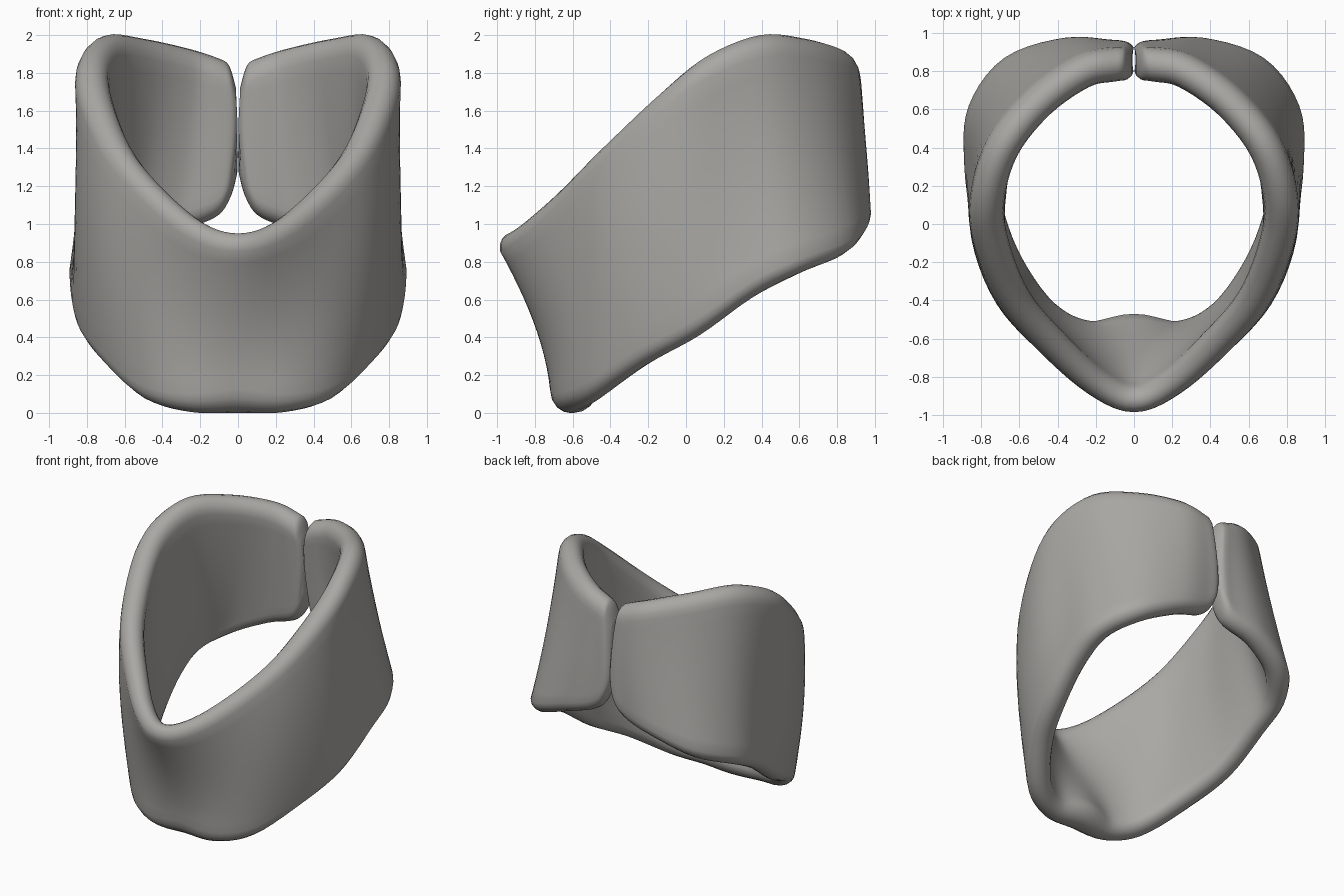
import bpy, bmesh, math
from mathutils import Vector

if "Cube" in bpy.data.objects:
    bpy.data.objects.remove(bpy.data.objects["Cube"])

# Half-band stations, front to back: top crest, middle (x, y), bottom edge, top/bottom thickness
S = [
    ((0.00, -0.91, 0.95), (0.00, -0.73), (0.00, -0.595, 0.00), 0.15, 0.25),
    ((0.20, -0.825, 1.01), (0.25, -0.675), (0.25, -0.60, 0.005), 0.15, 0.19),
    ((0.42, -0.63, 1.19), (0.47, -0.55), (0.47, -0.48, 0.07), 0.16, 0.17),
    ((0.62, -0.40, 1.43), (0.66, -0.34), (0.66, -0.22, 0.25), 0.17, 0.17),
    ((0.74, -0.12, 1.70), (0.765, -0.05), (0.77, 0.07, 0.41), 0.18, 0.17),
    ((0.77, 0.12, 1.89), (0.76, 0.22), (0.805, 0.35, 0.61), 0.18, 0.17),
    ((0.69, 0.40, 2.00), (0.715, 0.50), (0.785, 0.59, 0.735), 0.18, 0.17),
    ((0.50, 0.64, 1.98), (0.54, 0.73), (0.63, 0.80, 0.83), 0.18, 0.17),
    ((0.27, 0.80, 1.93), (0.29, 0.85), (0.355, 0.89, 0.95), 0.18, 0.17),
    ((0.11, 0.835, 1.88), (0.10, 0.86), (0.13, 0.88, 1.03), 0.18, 0.17),
    ((0.045, 0.835, 1.84), (0.03, 0.86), (0.05, 0.875, 1.12), 0.165, 0.16),
    ((0.010, 0.835, 1.72), (0.004, 0.86), (0.010, 0.87, 1.25), 0.11, 0.11),
]
TOP, BOTTOM = 0.62, 0.5      # height of the rounded edges relative to thickness


def flat(s):
    t, m, b, tt, tb = s
    return [*t, *m, *b, tt, tb]


half = [flat(s) for s in S]
mirror = [[-v if i in (0, 3, 5) else v for i, v in enumerate(r)] for r in half[:0:-1]]
rows = mirror + half


def catmull(a, b, c, d, u):
    return [0.5 * (2*q + (r - p)*u + (2*p - 5*q + 4*r - s)*u*u + (3*q - p - 3*r + s)*u**3)
            for p, q, r, s in zip(a, b, c, d)]


# Smoothly resample the stations along the band
STEPS = 5
path = []
for i in range(len(rows) - 1):
    a, d = rows[max(i - 1, 0)], rows[min(i + 2, len(rows) - 1)]
    path += [catmull(a, rows[i], rows[i + 1], d, k / STEPS) for k in range(STEPS)]
path.append(rows[-1])


def spine(r, s):
    """Point on the centre line of a section, s = 0 top to 1 bottom."""
    z0, z1 = r[2] - r[8] * TOP, r[7] + r[9] * BOTTOM
    w = ((1 - s) * (1 - 2*s), 4 * s * (1 - s), s * (2*s - 1))
    return Vector((r[0]*w[0] + r[3]*w[1] + r[5]*w[2],
                   r[1]*w[0] + r[4]*w[1] + r[6]*w[2], z0 + (z1 - z0) * s))


def thick(r, s):
    # the extra thickness at the front stays close to the bottom edge
    return r[8] + (r[9] - r[8]) * s ** 3


def section(i):
    r, p, n = path[i], path[max(i - 1, 0)], path[min(i + 1, len(path) - 1)]

    def out(s):
        d = spine(n, s) - spine(p, s)
        return Vector((d.y, -d.x, 0)).normalized()

    N, C = 12, 8
    pts = [spine(r, k/N) + out(k/N) * thick(r, k/N) / 2 for k in range(N + 1)]
    for k in range(1, C):                      # rounded bottom edge
        a = math.pi * k / C
        pts.append(spine(r, 1) + out(1) * math.cos(a) * r[9] / 2
                   - Vector((0, 0, math.sin(a) * r[9] * BOTTOM)))
    pts += [spine(r, k/N) - out(k/N) * thick(r, k/N) / 2 for k in range(N, -1, -1)]
    # rounded top edge, leaning on along the slope of the section
    lean = spine(r, 0) - spine(r, 0.1)
    lean = lean / max(lean.z, 0.01)
    for k in range(1, C):
        a = math.pi * k / C
        h = math.sin(a) * r[8] * TOP
        pts.append(spine(r, 0) - out(0) * math.cos(a) * r[8] / 2
                   + Vector((lean.x * h * 0.3, lean.y * h * 0.3, h)))
    return pts


# Collar band: skin the sections and cap both back ends
bm = bmesh.new()
rings = [[bm.verts.new(p) for p in section(i)] for i in range(len(path))]
M = len(rings[0])
for a, b in zip(rings, rings[1:]):
    for k in range(M):
        bm.faces.new((a[k], a[(k + 1) % M], b[(k + 1) % M], b[k]))
bm.faces.new(rings[0])
bm.faces.new(rings[-1][::-1])
bmesh.ops.recalc_face_normals(bm, faces=bm.faces)
me = bpy.data.meshes.new("collar_band")
bm.to_mesh(me)
bm.free()
for f in me.polygons:
    f.use_smooth = True
band = bpy.data.objects.new("collar_band", me)
bpy.context.collection.objects.link(band)

mat = bpy.data.materials.new("warm grey")
mat.diffuse_color = (0.40, 0.39, 0.37, 1)
mat.use_nodes = True
mat.node_tree.nodes["Principled BSDF"].inputs["Base Color"].default_value = mat.diffuse_color
me.materials.append(mat)
